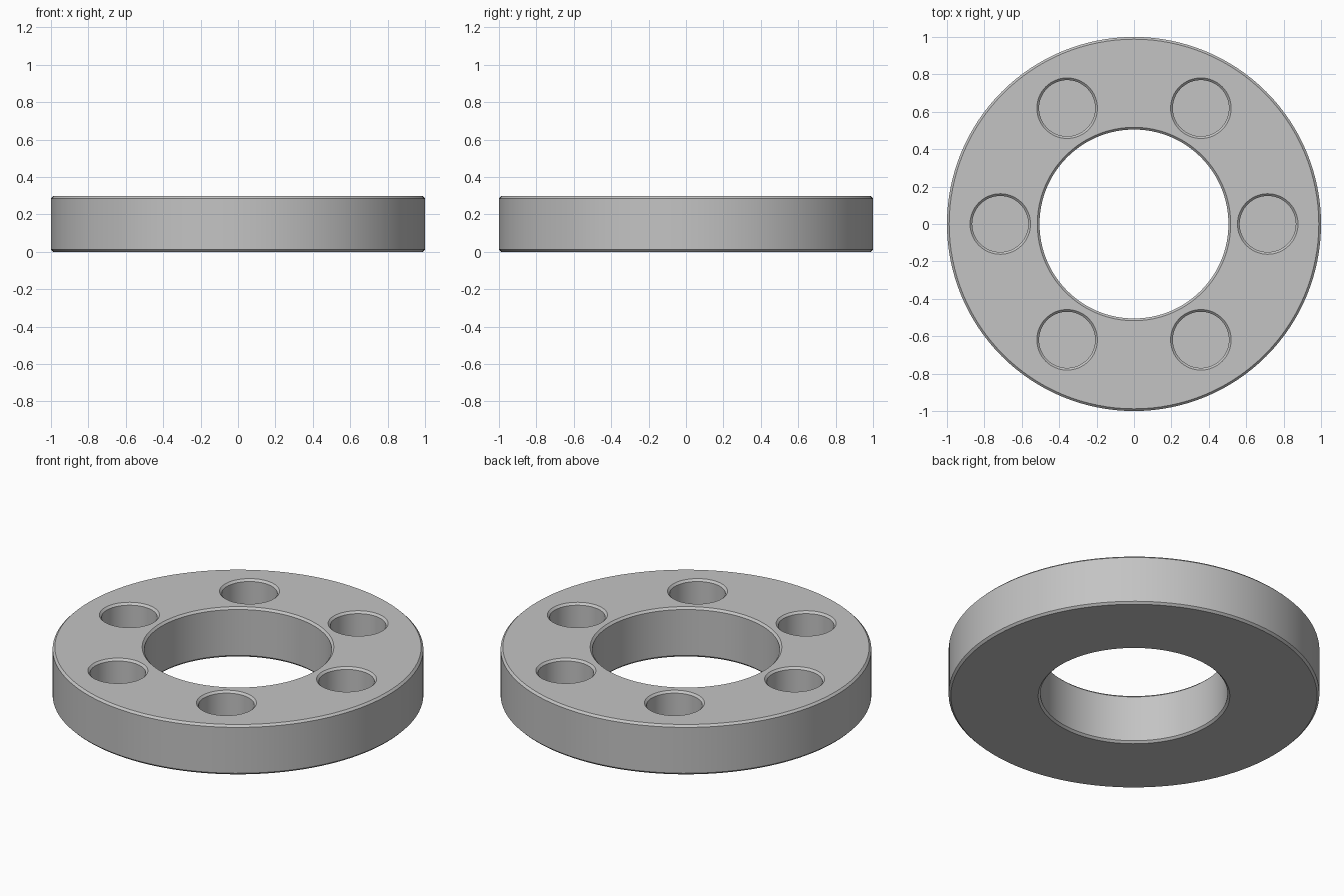
import bpy, bmesh, math

if "Cube" in bpy.data.objects:
    bpy.data.objects.remove(bpy.data.objects["Cube"])

H, C = 0.297, 0.012          # ring height, chamfer size
BORE, POCKET = 0.505, 0.15   # bore and pocket radii
PITCH, FLOOR = 0.715, 0.07   # pocket circle radius, pocket floor height

steel = bpy.data.materials.new("grey")
steel.diffuse_color = (0.55, 0.55, 0.55, 1)
steel.use_nodes = True
steel.node_tree.nodes["Principled BSDF"].inputs["Base Color"].default_value = steel.diffuse_color


def lathe(name, profile, steps, closed, location=(0, 0, 0)):
    """Spin an (r, z) profile around z; open profiles get end caps."""
    bm = bmesh.new()
    rings = [[bm.verts.new((r * math.cos(2 * math.pi * i / steps),
                            r * math.sin(2 * math.pi * i / steps), z))
              for i in range(steps)] for r, z in profile]
    pairs = list(zip(rings, rings[1:]))
    if closed:
        pairs.append((rings[-1], rings[0]))
    else:
        bm.faces.new(rings[0][::-1])
        bm.faces.new(rings[-1])
    for a, b in pairs:
        for i in range(steps):
            j = (i + 1) % steps
            bm.faces.new((a[i], a[j], b[j], b[i]))
    bmesh.ops.recalc_face_normals(bm, faces=bm.faces)
    mesh = bpy.data.meshes.new(name)
    bm.to_mesh(mesh)
    bm.free()
    mesh.materials.append(steel)
    obj = bpy.data.objects.new(name, mesh)
    obj.location = location
    bpy.context.collection.objects.link(obj)
    return obj


# Ring body with chamfered outer and bore edges
ring = lathe("ring_body", [(BORE + C, 0), (1 - C, 0), (1, C), (1, H - C),
                           (1 - C, H), (BORE + C, H), (BORE, H - C), (BORE, C)],
             128, True)

# Six blind pockets with chamfered mouths
cutters = []
for k in range(6):
    a = k * math.pi / 3
    cut = lathe("pocket_cutter", [(POCKET, FLOOR), (POCKET, H - C),
                                  (POCKET + 2 * C, H + C)], 64, False,
                (PITCH * math.cos(a), PITCH * math.sin(a), 0))
    cut.hide_render = True
    cutters.append(cut)
    mod = ring.modifiers.new("pocket", 'BOOLEAN')
    mod.operation = 'DIFFERENCE'
    mod.solver = 'EXACT'
    mod.object = cut

# Apply the cuts, then shade smooth with sharp chamfer edges
bpy.context.view_layer.objects.active = ring
ring.select_set(True)
for mod in list(ring.modifiers):
    bpy.ops.object.modifier_apply(modifier=mod.name)
for cut in cutters:
    bpy.data.objects.remove(cut)
bpy.ops.object.shade_smooth_by_angle(angle=math.radians(30))
